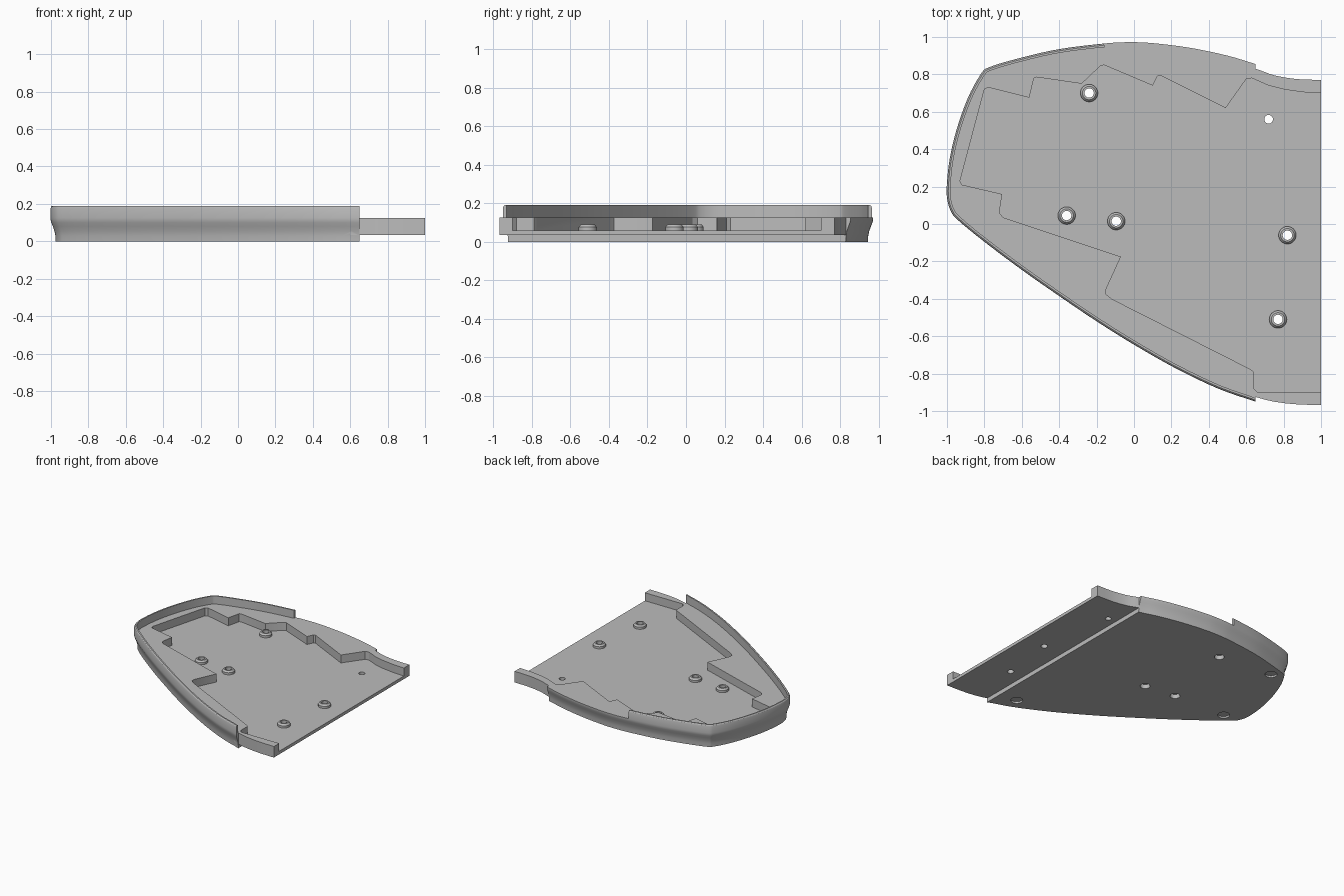
import bpy, bmesh, math
from mathutils import Vector

old = bpy.data.objects.get("Cube")
if old:
    bpy.data.objects.remove(old, do_unlink=True)

FLOOR, LEDGE, TOP, STEP, SEAM = .06, .125, .19, .035, .65

grey = bpy.data.materials.new("matte_grey")
grey.use_nodes = True
COLOUR = (.5, .5, .5, 1)
grey.diffuse_color = COLOUR
grey.node_tree.nodes["Principled BSDF"].inputs["Base Color"].default_value = COLOUR


def build(name, rings, closed_section=False):
    """Bridge equal rings of points into a solid, capping both ends."""
    bm = bmesh.new()
    loops = [[bm.verts.new(p) for p in ring] for ring in rings]
    n = len(loops[0])
    pairs = list(zip(loops, loops[1:]))
    if closed_section:
        pairs.append((loops[-1], loops[0]))
    else:
        bm.faces.new(loops[0])
        bm.faces.new(loops[-1])
    for a, b in pairs:
        for i in range(n):
            j = (i + 1) % n
            bm.faces.new((a[i], a[j], b[j], b[i]))
    bmesh.ops.recalc_face_normals(bm, faces=bm.faces)
    mesh = bpy.data.meshes.new(name)
    bm.to_mesh(mesh)
    bm.free()
    mesh.materials.append(grey)
    obj = bpy.data.objects.new(name, mesh)
    bpy.context.collection.objects.link(obj)
    return obj


def prism(name, points, z0, z1):
    return build(name, [[(x, y, z) for x, y in points] for z in (z0, z1)])


def circle(x, y, r, n=32):
    return [(x + r * math.cos(math.tau * i / n), y + r * math.sin(math.tau * i / n)) for i in range(n)]


def combine(target, other, operation):
    """Apply a boolean and drop the helper."""
    mod = target.modifiers.new(operation, 'BOOLEAN')
    mod.object, mod.operation, mod.solver = other, operation, 'EXACT'
    graph = bpy.context.evaluated_depsgraph_get()
    mesh = bpy.data.meshes.new_from_object(target.evaluated_get(graph))
    target.modifiers.clear()
    target.data = mesh
    bpy.data.objects.remove(other, do_unlink=True)


def smooth_path(points, steps=4):
    """Catmull-Rom curve through the points."""
    p = [Vector(q) for q in points]
    p = [2 * p[0] - p[1]] + p + [2 * p[-1] - p[-2]]
    out = []
    for a, b, c, d in zip(p, p[1:], p[2:], p[3:]):
        for k in range(steps):
            t = k / steps
            out.append(b + (c - a) * t / 2 + (2 * a - 5 * b + 4 * c - d) * t * t / 2
                       + (3 * b - a - 3 * c + d) * t ** 3 / 2)
    return out + [p[-2]]


def inset(path, amount):
    """Move an open clockwise path inwards, keeping its ends on the seam."""
    out = []
    for i, p in enumerate(path):
        t = (path[min(i + 1, len(path) - 1)] - path[max(i - 1, 0)]).normalized()
        q = p + Vector((t.y, -t.x)) * amount
        if abs(p.x - SEAM) < 1e-4:
            q.x = SEAM
        out.append(q)
    return out


# Outer outline, from the front seam round the left end to the back seam
front_side = [(SEAM, -.95), (.45, -.88), (.22, -.77), (0, -.645), (-.2, -.52), (-.4, -.385),
              (-.6, -.245), (-.8, -.095), (-.94, .02), (-.98, .07), (-1, .14), (-1, .22),
              (-.985, .35), (-.95, .5), (-.89, .67), (-.82, .8), (-.77, .84), (-.6, .89),
              (-.4, .935), (-.16, .965)]
back_side = [(-.03, .972), (.1, .967), (.3, .942), (.5, .9), (SEAM, .855)]
outline = smooth_path(front_side + back_side)
rim_path = outline[:4 * (len(front_side) - 1) + 1]

# Main tray with its flared underside
flare = [(0, .027), (.03, .026), (.055, .021), (.08, .012), (.1, .004), (.115, 0), (LEDGE, 0)]
tray = build("tray", [[(p.x, p.y, z) for p in inset(outline, d)] for z, d in flare])

# Thin raised rim, ending part way along the back
section = [(.006, .115), (0, LEDGE), (0, TOP - .014), (.003, TOP - .005), (.009, TOP),
           (.02, TOP), (.02, .115)]
rails = [[(p.x, p.y, z) for p in inset(rim_path, d)] for d, z in section]
rim = build("rim", [list(ring) for ring in zip(*rails)])
combine(tray, rim, 'UNION')

# Joining tongue on the right
tongue_back = [(1, .77), (.87, .775), (.75, .795), (SEAM, .83), (.6, .83)]
tongue_front = [(.6, -.91), (SEAM, -.925), (.75, -.95), (.87, -.964), (1, -.968)]
tongue = prism("tongue", smooth_path(tongue_back) + smooth_path(tongue_front), STEP, LEDGE)
combine(tray, tongue, 'UNION')

# Stepped pocket, open at the right
pocket = [(1.1, -.9), (.66, -.9), (.64, -.88), (.64, -.79), (.62, -.775), (-.12, -.4),
          (-.15, -.375), (-.15, -.35), (-.07, -.175), (-.7, .035), (-.72, .06), (-.705, .16),
          (-.92, .21), (-.93, .23), (-.8, .72), (-.78, .73), (-.56, .675), (-.535, .78),
          (-.52, .785), (-.28, .75), (-.18, .845), (-.16, .85), (.1, .74), (.125, .79),
          (.14, .795), (.49, .62), (.6, .775), (.63, .78), (.72, .74), (.8, .72), (.9, .705),
          (1, .7), (1.1, .7)]
combine(tray, prism("pocket_cutter", pocket, FLOOR, .3), 'DIFFERENCE')

# Screw holes, counterbores and shallow foot recesses
tray_screws = [(-.24, .7), (-.36, .045), (-.095, .015)]
tongue_screws = [(.82, -.06), (.77, -.51)]
drills = [(x, y, .025, .3) for x, y in tray_screws + tongue_screws]
drills += [(.72, .56, .023, .3)]
drills += [(x, y, .037, .035) for x, y in tray_screws]
drills += [(x, y, .045, .014) for x, y in [(.5, -.76), (-.82, .06), (-.7, .75)]]
for x, y, r, top in drills:
    combine(tray, prism("drill", circle(x, y, r), -.1, top), 'DIFFERENCE')

# Raised screw bosses
bosses = []
boss_profile = [(.025, FLOOR), (.047, FLOOR), (.047, .077), (.036, .09), (.025, .09)]
for i, (x, y) in enumerate(tray_screws + tongue_screws):
    rings = [[(px, py, z) for px, py in circle(x, y, r)] for r, z in boss_profile]
    bosses.append(build(f"screw_boss_{i + 1}", rings, closed_section=True))

# Smooth shading with sharp edges kept
bpy.ops.object.select_all(action='DESELECT')
for obj in [tray] + bosses:
    obj.select_set(True)
bpy.context.view_layer.objects.active = tray
bpy.ops.object.shade_smooth_by_angle(angle=math.radians(30))
